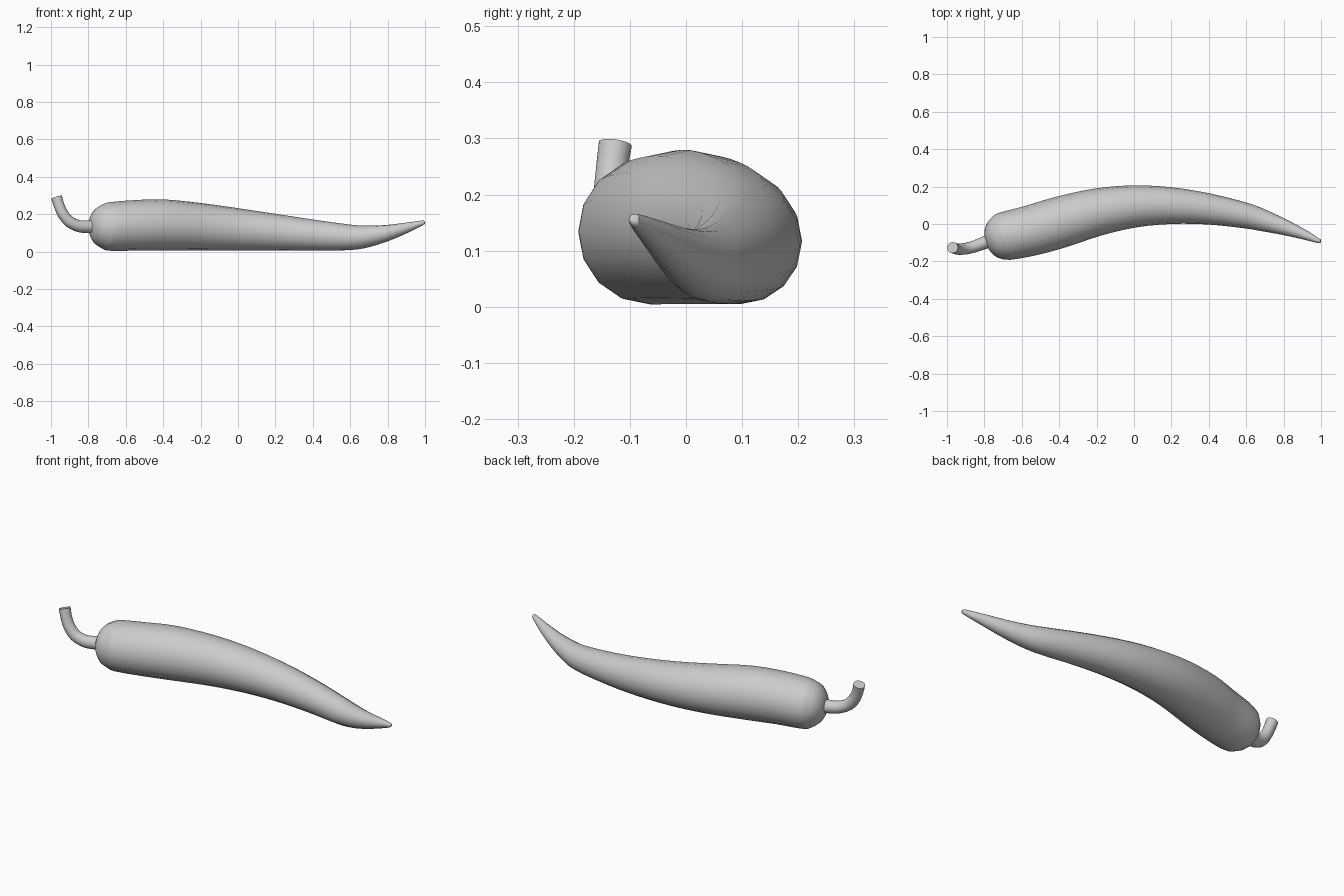
import bpy, bmesh, math
from mathutils import Vector

if "Cube" in bpy.data.objects:
    bpy.data.objects.remove(bpy.data.objects["Cube"])


def smooth_path(pts, n):
    """Catmull-Rom through (x, y, z, radius) stations, n steps per span."""
    p = [Vector(q) for q in pts]
    p = [2 * p[0] - p[1]] + p + [2 * p[-1] - p[-2]]
    out = []
    for i in range(1, len(p) - 2):
        a, b, c, d = p[i - 1:i + 3]
        for k in range(n):
            t = k / n
            out.append(0.5 * (2 * b + (c - a) * t + (2 * a - 5 * b + 4 * c - d) * t * t
                              + (3 * b - a - 3 * c + d) * t ** 3))
    return out + [p[-2]]


def tube(name, pts, up_ref, steps, sides=16):
    """Sweep a round section with varying radius along a path."""
    path = smooth_path(pts, steps)
    bm = bmesh.new()
    rings = []
    for i, q in enumerate(path):
        t = (path[min(i + 1, len(path) - 1)] - path[max(i - 1, 0)]).to_3d().normalized()
        side = Vector(up_ref).cross(t).normalized()
        up = t.cross(side)
        rings.append([bm.verts.new(q.to_3d() + q[3] * (side * math.cos(a) + up * math.sin(a)))
                      for a in (2 * math.pi * k / sides for k in range(sides))])
    for r, s in zip(rings, rings[1:]):
        for k in range(sides):
            j = (k + 1) % sides
            bm.faces.new((r[k], r[j], s[j], s[k]))
    bm.faces.new(rings[0])
    bm.faces.new(rings[-1])
    bmesh.ops.recalc_face_normals(bm, faces=bm.faces)
    me = bpy.data.meshes.new(name)
    bm.to_mesh(me)
    bm.free()
    ob = bpy.data.objects.new(name, me)
    bpy.context.collection.objects.link(ob)
    bpy.ops.object.select_all(action='DESELECT')
    ob.select_set(True)
    bpy.context.view_layer.objects.active = ob
    bpy.ops.object.shade_smooth_by_angle(angle=math.radians(50))
    return ob


# Rounded shoulder: distance along the base axis and radius
shoulder = [(-0.789 + 0.965 * d, -0.095 + 0.28 * d, 0.134, r)
            for d, r in ((0, 0.04), (0.012, 0.07), (0.035, 0.099), (0.07, 0.12), (0.11, 0.13))]

# Pepper body: bends sideways and lifts at the tip
body = shoulder + [
    (-0.55, -0.035, 0.14, 0.135), (-0.4, 0.008, 0.142, 0.137), (-0.2, 0.063, 0.132, 0.127),
    (0, 0.094, 0.118, 0.113), (0.2, 0.098, 0.103, 0.098), (0.4, 0.08, 0.088, 0.083),
    (0.6, 0.044, 0.076, 0.068), (0.7, 0.016, 0.082, 0.057), (0.8, -0.016, 0.1, 0.043),
    (0.9, -0.053, 0.127, 0.028), (0.985, -0.089, 0.153, 0.013), (0.998, -0.093, 0.157, 0.006)]
tube("pepper_body", body, (0, 0, 1), 3)

# Curled stem with a cut end
stem = [(-0.76, -0.088, 0.135, 0.036), (-0.8, -0.1, 0.133, 0.034), (-0.85, -0.119, 0.136, 0.032),
        (-0.9, -0.132, 0.159, 0.031), (-0.935, -0.135, 0.2, 0.03),
        (-0.956, -0.132, 0.245, 0.029), (-0.97, -0.126, 0.29, 0.03)]
tube("stem", stem, (0.25, -0.97, 0), 3)
